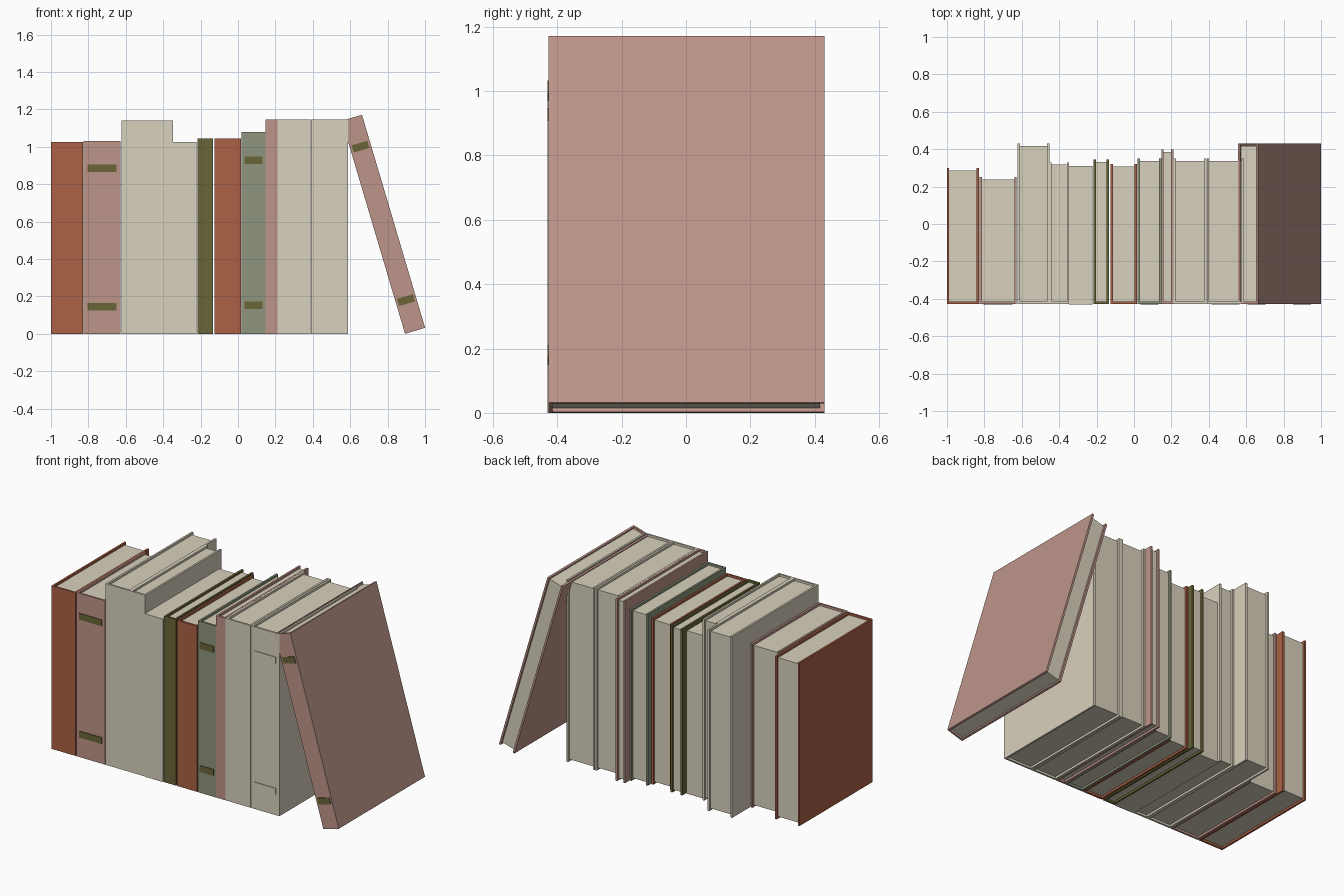
import bpy
import math
from mathutils import Matrix

cube = bpy.data.objects.get("Cube")
if cube:
    bpy.data.objects.remove(cube, do_unlink=True)


def material(name, rgb):
    # sRGB 0-255 to linear
    lin = [((c / 255 + 0.055) / 1.055) ** 2.4 for c in rgb] + [1.0]
    m = bpy.data.materials.new(name)
    m.use_nodes = True
    m.diffuse_color = lin
    m.node_tree.nodes["Principled BSDF"].inputs["Base Color"].default_value = lin
    return m


MATS = {
    "rust": material("rust_cover", (172, 97, 69)),
    "pink": material("dusty_pink_cover", (190, 149, 138)),
    "cream": material("cream_paper", (217, 209, 190)),
    "olive": material("olive_cover", (106, 101, 56)),
    "green": material("sage_green_cover", (141, 149, 125)),
}
FRONT = -0.427   # spine plane
BOARD = 0.012    # cover thickness
INSET = 0.013    # page block set back from the cover edges


def box(name, lo, hi, mat, place):
    verts = [(x, y, z) for x in (lo[0], hi[0]) for y in (lo[1], hi[1]) for z in (lo[2], hi[2])]
    faces = [(0, 1, 3, 2), (4, 6, 7, 5), (0, 4, 5, 1), (2, 3, 7, 6), (0, 2, 6, 4), (1, 5, 7, 3)]
    mesh = bpy.data.meshes.new(name)
    mesh.from_pydata(verts, [], faces)
    mesh.materials.append(MATS[mat])
    obj = bpy.data.objects.new(name, mesh)
    obj.matrix_world = place
    bpy.context.collection.objects.link(obj)


def book(name, x, width, height, back, mat, bands=None, lean=0.0):
    place = Matrix.Translation((x, 0, 0)) @ Matrix.Rotation(-lean, 4, "Y")
    inner = FRONT + BOARD
    # two boards and the spine between them
    box(name + "_right_board", (0, FRONT, 0), (BOARD, back, height), mat, place)
    box(name + "_left_board", (width - BOARD, FRONT, 0), (width, back, height), mat, place)
    box(name + "_spine", (BOARD, FRONT, 0), (width - BOARD, inner, height), mat, place)
    # page block
    box(name + "_pages", (BOARD, inner, INSET),
        (width - BOARD, back - INSET, height - INSET), "cream", place)
    # raised spine bands
    if bands:
        band_width, band_mat, levels = bands
        mid = width / 2
        for i, z in enumerate(levels):
            box(f"{name}_band_{i + 1}", (mid - band_width / 2, FRONT - 0.004, z - 0.02),
                (mid + band_width / 2, FRONT, z + 0.02), band_mat, place)


# upright books along the row
book("rust_book", -1.0, 0.17, 1.025, 0.30, "rust")
book("wide_pink_book", -0.825, 0.198, 1.03, 0.252, "pink", (0.155, "olive", (0.145, 0.886)))
book("deep_cream_book", -0.622, 0.17, 1.14, 0.43, "cream")
book("narrow_cream_book", -0.452, 0.105, 1.14, 0.33, "cream")
box("plain_cream_block", (-0.347, FRONT - 0.003, 0), (-0.222, 0.31, 1.025), "cream", Matrix())
book("olive_book", -0.216, 0.082, 1.045, 0.345, "olive")
book("second_rust_book", -0.125, 0.14, 1.043, 0.32, "rust")
book("green_book", 0.02, 0.126, 1.078, 0.35, "green", (0.095, "olive", (0.153, 0.927)))
book("narrow_pink_book", 0.146, 0.065, 1.145, 0.397, "pink")
book("tall_cream_book", 0.212, 0.175, 1.145, 0.35, "cream")
book("end_cream_book", 0.39, 0.197, 1.145, 0.35, "cream", (0.15, "cream", (0.15, 0.975)))

# last book, leaning on the row
book("leaning_book", 0.893, 0.112, 1.188, 0.43, "pink",
     (0.088, "olive", (0.171, 1.027)), math.radians(16.5))
